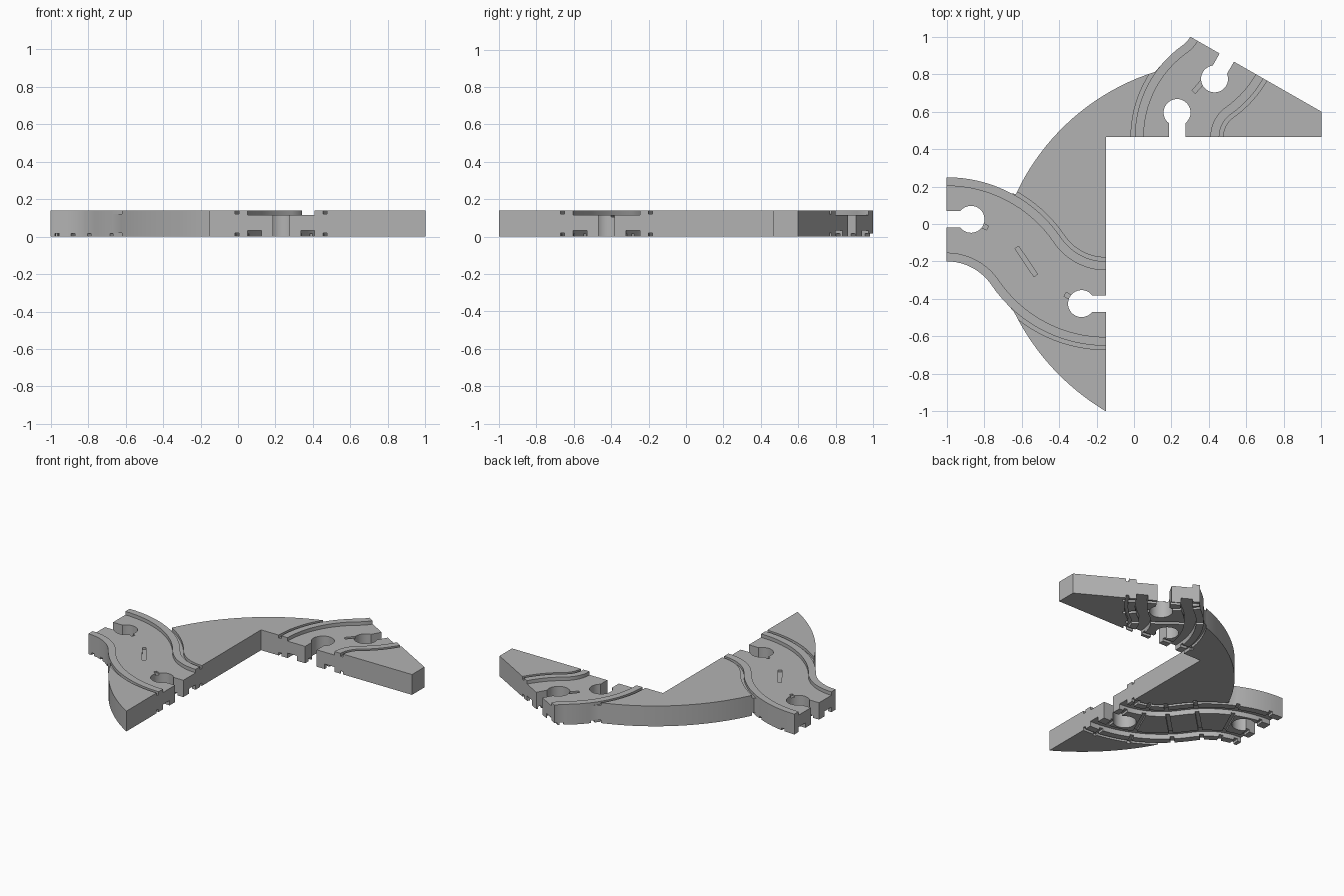
import bpy, bmesh, math
from mathutils import Vector

cube = bpy.data.objects.get("Cube")
if cube:
    bpy.data.objects.remove(cube)

H = 0.14          # slab height
HALF = 0.225      # half width of a track, rails included

grey = bpy.data.materials.new("plain grey")
grey.use_nodes = True
grey.diffuse_color = (0.45, 0.45, 0.45, 1)
grey.node_tree.nodes["Principled BSDF"].inputs["Base Color"].default_value = grey.diffuse_color


def prism(name, pts, z0, z1):
    """Extrude a plan outline between two heights."""
    bm = bmesh.new()
    face = bm.faces.new([bm.verts.new((p[0], p[1], z0)) for p in pts])
    top = bmesh.ops.extrude_face_region(bm, geom=[face])
    verts = [v for v in top["geom"] if isinstance(v, bmesh.types.BMVert)]
    bmesh.ops.translate(bm, verts=verts, vec=(0, 0, z1 - z0))
    bmesh.ops.recalc_face_normals(bm, faces=bm.faces)
    mesh = bpy.data.meshes.new(name)
    bm.to_mesh(mesh)
    bm.free()
    obj = bpy.data.objects.new(name, mesh)
    bpy.context.collection.objects.link(obj)
    return obj


def track_path(start, heading, arcs, steps=16):
    """Centre line of successive arcs as (point, direction) samples."""
    p, h = Vector(start), heading
    out = [(p.copy(), Vector((math.cos(h), math.sin(h))))]
    for radius, turn in arcs:
        side = math.copysign(1, turn)
        c = p + side * radius * Vector((-math.sin(h), math.cos(h)))
        for i in range(1, steps + 1):
            a = h + turn * i / steps
            q = c - side * radius * Vector((-math.sin(a), math.cos(a)))
            out.append((q, Vector((math.cos(a), math.sin(a)))))
        p, h = out[-1][0].copy(), a
    return out


def offset(path, d):
    """Curve at distance d to the left of the path."""
    return [p + d * Vector((-t.y, t.x)) for p, t in path]


def arc3(a, b, c, n=20):
    """Circular arc through three points."""
    a, b, c = Vector(a), Vector(b), Vector(c)
    d = 2 * (a.x * (b.y - c.y) + b.x * (c.y - a.y) + c.x * (a.y - b.y))
    sa, sb, sc = a.dot(a), b.dot(b), c.dot(c)
    o = Vector(((sa * (b.y - c.y) + sb * (c.y - a.y) + sc * (a.y - b.y)) / d,
                (sa * (c.x - b.x) + sb * (a.x - c.x) + sc * (b.x - a.x)) / d))
    a0 = math.atan2(a.y - o.y, a.x - o.x)
    sweep = math.atan2(c.y - o.y, c.x - o.x) - a0
    sweep = (sweep + math.pi) % (2 * math.pi) - math.pi
    r = (a - o).length
    return [o + r * Vector((math.cos(a0 + sweep * i / n), math.sin(a0 + sweep * i / n)))
            for i in range(n + 1)]


# Centre lines of the two curving tracks
bend = 2 * math.atan(0.45 / 0.85)
r1 = 0.425 / math.sin(bend)
long_track = track_path((-1, 0.025), 0, [(r1, -bend), (r1, bend)])
turn = math.radians(54.7)
short_track = track_path((0.23, 0.465), math.pi / 2,
                         [(0.373, -turn), (0.373, turn - math.radians(30))])

# Slab outline, following the free track edges
edge = HALF - 0.0005
outline = [(-0.15, 0.465), (1, 0.465), (1, 0.6)]
outline += [p for p in reversed(offset(short_track, edge)) if p.y > 0.83]
outline += arc3((0.112, 0.812), (-0.37, 0.525), (-0.63, 0.16))
outline += [p for p in reversed(offset(long_track, edge)) if p.x < -0.65]
outline += [p for p in offset(long_track, -edge) if p.x < -0.66]
outline += arc3((-0.64, -0.47), (-0.41, -0.795), (-0.15, -1))
slab = prism("track_slab", outline, 0, H)

cutters = []


def cut(pts, z0, z1):
    cutters.append(prism("cutter", pts, z0, z1))


def ribbon(path, d0, d1, z0, z1):
    """Channel along a path, running out past both ends."""
    (p0, t0), (p1, t1) = path[0], path[-1]
    longer = [(p0 - 0.03 * t0, t0)] + path + [(p1 + 0.03 * t1, t1)]
    cut(offset(longer, d0) + offset(longer, d1)[::-1], z0, z1)


def bar(c, t, length, width, z0, z1):
    """Straight groove centred on c, lying along t."""
    n = Vector((-t.y, t.x))
    cut([c + t * length / 2 * i + n * width / 2 * j
         for i, j in ((-1, -1), (1, -1), (1, 1), (-1, 1))], z0, z1)


def keyhole(end, inward):
    """Connector socket: round hole with a slot to the track end."""
    c = end + 0.13 * inward
    a0 = math.atan2(-inward.y, -inward.x)
    gap = math.asin(0.044 / 0.072)
    n = Vector((-inward.y, inward.x))
    pts = [c + 0.072 * Vector((math.cos(a), math.sin(a)))
           for a in [a0 + gap + (2 * math.pi - 2 * gap) * i / 32 for i in range(33)]]
    cut(pts + [end - 0.03 * inward + 0.044 * n, end - 0.03 * inward - 0.044 * n], -0.05, H + 0.05)


for path, ties in ((long_track, 6), (short_track, 4)):
    # Lowered roadway between the rails
    ribbon(path, -0.178, 0.178, H - 0.024, H + 0.05)
    for s in (-1, 1):
        # Slits outside the rails, above and below, and wheel channels below
        ribbon(path, s * HALF, s * 0.246, H - 0.02, H + 0.05)
        ribbon(path, s * HALF, s * 0.246, -0.05, 0.02)
        ribbon(path, s * 0.105, s * 0.178, -0.05, 0.034)
    # Cross grooves underneath
    last = len(path) - 1
    for i in range(ties):
        k = round(last * (0.05 + 0.9 * i / (ties - 1)))
        p, t = path[k]
        bar(p, Vector((-t.y, t.x)), 0.52, 0.025, -0.05, 0.016)
    keyhole(path[0][0], path[0][1])
    keyhole(path[-1][0], -path[-1][1])

# Small grooves in the roadways
road = H - 0.024
p, t = long_track[len(long_track) // 2]
bar(p, t, 0.18, 0.024, road - 0.012, H + 0.04)
for x, y, a, size in ((-0.80, -0.012, -0.5, 0.04), (-0.35, -0.385, -0.5, 0.04), (0.345, 0.735, 0.85, 0.08)):
    bar(Vector((x, y)), Vector((math.cos(a), math.sin(a))), size, 0.024, road - 0.012, H + 0.04)

# Carve the slab
for c in cutters:
    c.hide_render = True
    m = slab.modifiers.new("carve", "BOOLEAN")
    m.operation = "DIFFERENCE"
    m.solver = "EXACT"
    m.object = c
bpy.context.view_layer.update()
carved = bpy.data.meshes.new_from_object(slab.evaluated_get(bpy.context.evaluated_depsgraph_get()))
slab.modifiers.clear()
slab.data = carved
for c in cutters:
    bpy.data.objects.remove(c)
carved.materials.clear()
carved.materials.append(grey)

bpy.ops.object.select_all(action="DESELECT")
slab.select_set(True)
bpy.context.view_layer.objects.active = slab
bpy.ops.object.shade_smooth_by_angle(angle=math.radians(30))
